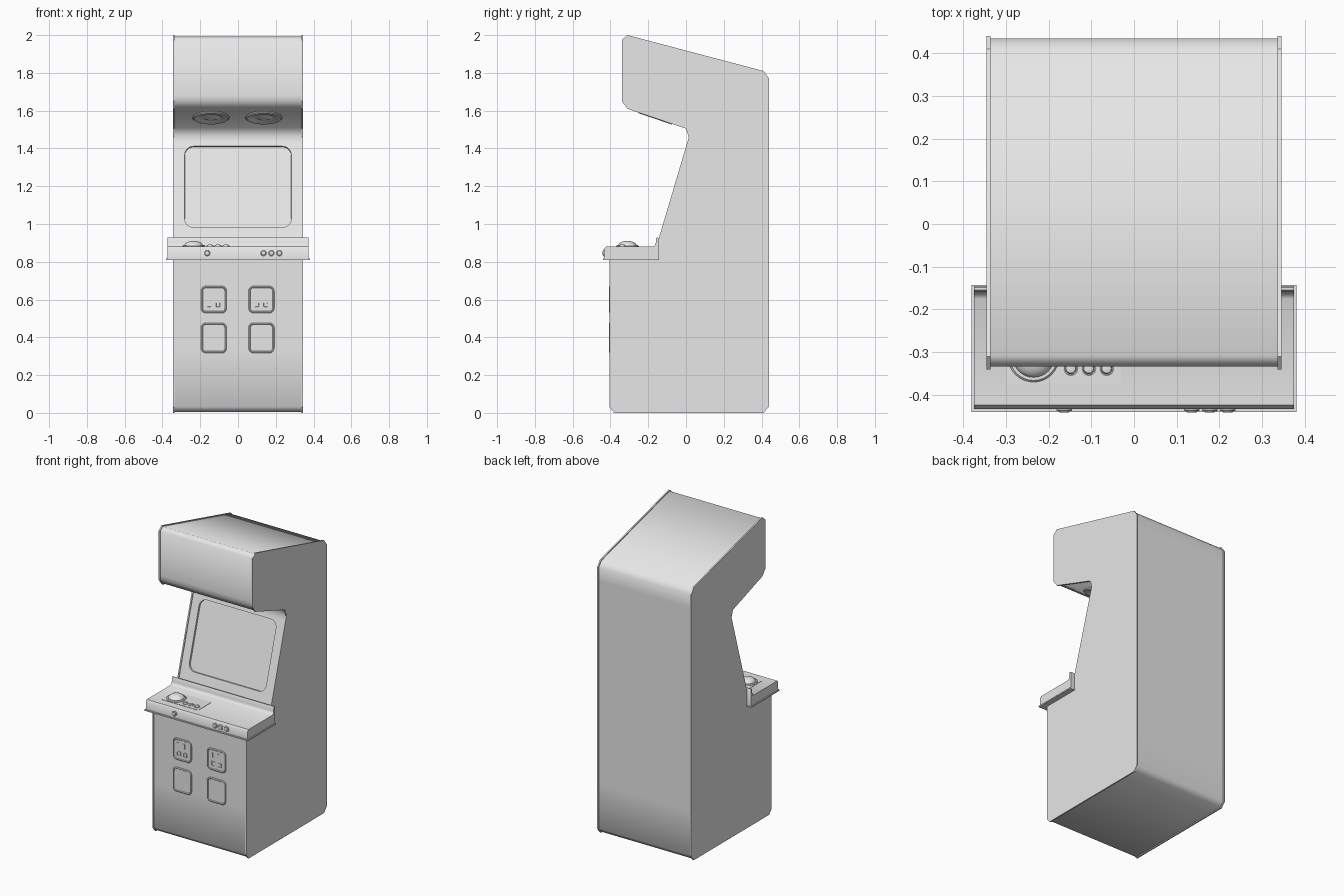
import bpy, bmesh, math
from mathutils import Vector, Matrix

if "Cube" in bpy.data.objects:
    bpy.data.objects.remove(bpy.data.objects["Cube"])

grey = bpy.data.materials.new("plain_grey")
grey.diffuse_color = (0.8, 0.8, 0.8, 1)
grey.use_nodes = True
grey.node_tree.nodes["Principled BSDF"].inputs["Base Color"].default_value = grey.diffuse_color


def finish(name, bm, angle=35):
    bmesh.ops.recalc_face_normals(bm, faces=bm.faces)
    me = bpy.data.meshes.new(name)
    bm.to_mesh(me)
    bm.free()
    me.materials.append(grey)
    ob = bpy.data.objects.new(name, me)
    bpy.context.collection.objects.link(ob)
    smooth(ob, angle)
    return ob


def smooth(ob, angle):
    bpy.ops.object.select_all(action='DESELECT')
    ob.select_set(True)
    bpy.context.view_layer.objects.active = ob
    bpy.ops.object.shade_smooth_by_angle(angle=math.radians(angle))


def prism(name, profile, x0, x1, angle=35, cuts=()):
    """Extrude a (y, z) profile along x; cuts are heights for extra edge loops."""
    bm = bmesh.new()
    f = bm.faces.new([bm.verts.new((x0, y, z)) for y, z in profile])
    top = bmesh.ops.extrude_face_region(bm, geom=[f])['geom']
    bmesh.ops.translate(bm, vec=(x1 - x0, 0, 0),
                        verts=[v for v in top if isinstance(v, bmesh.types.BMVert)])
    for z in cuts:
        bmesh.ops.bisect_plane(bm, geom=bm.verts[:] + bm.edges[:] + bm.faces[:],
                               plane_co=(0, 0, z), plane_no=(0, 0, 1))
    return finish(name, bm, angle)


def loft(name, at, normal, w, h, r, steps, seg=6, angle=35):
    """Stack rounded-rectangle rings; each step is (shrink, height along normal)."""
    n = Vector(normal).normalized()
    x = Vector((1, 0, 0))
    m = Matrix((x, n.cross(x), n)).transposed()
    bm = bmesh.new()
    rings = []
    for s, height in steps:
        ring = []
        for q, (sx, sy) in enumerate(((1, 1), (-1, 1), (-1, -1), (1, -1))):
            rr = max(r - s, 0.002)
            # round shapes skip the duplicate corner end points
            count = seg if r >= w / 2 - 1e-6 and r >= h / 2 - 1e-6 else seg + 1
            for i in range(count):
                a = (q + i / seg) * math.pi / 2
                p = Vector((sx * (w / 2 - s - rr) + rr * math.cos(a),
                            sy * (h / 2 - s - rr) + rr * math.sin(a), height))
                ring.append(bm.verts.new(Vector(at) + m @ p))
        rings.append(ring)
    for a, b in zip(rings, rings[1:]):
        for i in range(len(a)):
            j = (i + 1) % len(a)
            bm.faces.new((a[i], a[j], b[j], b[i]))
    bm.faces.new(rings[0][::-1])
    bm.faces.new(rings[-1])
    return finish(name, bm, angle)


def disc(name, at, normal, r, steps, seg=6):
    return loft(name, at, normal, 2 * r, 2 * r, r, steps, seg)


def inset(profile, d):
    """Mitred inward offset of a clockwise outline."""
    out = []
    for i, p in enumerate(profile):
        a, b, c = Vector(profile[i - 1]), Vector(p), Vector(profile[(i + 1) % len(profile)])
        u, v = (b - a).normalized(), (c - b).normalized()
        n1, n2 = Vector((u.y, -u.x)), Vector((v.y, -v.x))
        out.append(tuple(b + (n1 + n2) * d / (1 + n1.dot(n2))))
    return out


# Cabinet outline seen from the side
outline = [(-0.34, 1.65), (-0.34, 1.975), (-0.31, 2.0), (0.41, 1.81), (0.44, 1.77),
           (0.44, 0.035), (0.41, 0), (-0.38, 0), (-0.405, 0.03), (-0.405, 0.85),
           (-0.166, 0.85), (0.015, 1.46), (0.0, 1.505), (-0.31, 1.61)]

# Side panels and the slightly smaller body between them
for side, x0, x1 in (("left", -0.345, -0.336), ("right", 0.336, 0.345)):
    prism(side + "_side_panel", outline, x0, x1, 20)
body = prism("cabinet_body", inset(outline, 0.006), -0.337, 0.337, 60, (0.33, 1.43, 1.68))

# Recessed screen cut into the sloping front
slope = Vector((0, -0.959, 0.284))
cutter = loft("screen_cutter", (0, -0.057, 1.197), slope, 0.57, 0.454, 0.05,
              [(0.004, -0.012), (0, 0.03)])
cutter.hide_render = True
mod = body.modifiers.new("screen_recess", 'BOOLEAN')
mod.operation, mod.solver, mod.object = 'DIFFERENCE', 'EXACT', cutter
bpy.context.view_layer.objects.active = body
bpy.ops.object.modifier_apply(modifier=mod.name)
bpy.data.objects.remove(cutter)
smooth(body, 60)

# Speaker rings under the header
under = Vector((0, -0.321, -0.947))
for i, x in enumerate((-0.143, 0.137)):
    disc("speaker_%d" % i, (x, -0.160, 1.565), under, 0.097,
         [(0, -0.005), (0, 0.004), (0.006, 0.009), (0.030, 0.009), (0.040, 0.003),
          (0.055, 0.003), (0.062, 0.006), (0.080, 0.008)], 10)

# Control panel with raised back lip, and a thin flange around its base
panel = prism("control_panel", [
    (-0.433, 0.812), (-0.433, 0.868), (-0.424, 0.88), (-0.175, 0.88), (-0.164, 0.886),
    (-0.160, 0.90), (-0.159, 0.924), (-0.155, 0.929), (-0.149, 0.929), (-0.145, 0.924),
    (-0.145, 0.812)], -0.374, 0.374, 50)
prism("panel_flange", [(-0.44, 0.81), (-0.44, 0.818), (-0.143, 0.818), (-0.143, 0.81)],
      -0.38, 0.38)

# Control plate, trackball and player buttons
up, front = (0, 0, 1), (0, -1, 0)
loft("control_plate", (-0.165, -0.305, 0.88), up, 0.27, 0.14, 0.008,
     [(0, -0.002), (0, 0.002)], 3)
disc("trackball_ring", (-0.235, -0.31, 0.88), up, 0.06,
     [(0, -0.002), (0, 0.004), (0.004, 0.008), (0.010, 0.008)], 8)
disc("trackball", (-0.235, -0.31, 0.88), up, 0.05,
     [(0.05 * (1 - math.cos(a * math.pi / 12)), 0.003 + 0.028 * math.sin(a * math.pi / 12))
      for a in range(6)], 8)
button = [(0, -0.003), (0, 0.005), (0.003, 0.007), (0.005, 0.006), (0.007, 0.011),
          (0.010, 0.012)]
for i, x in enumerate((-0.148, -0.106, -0.064)):
    disc("play_button_%d" % i, (x, -0.338, 0.88), up, 0.018, button, 5)

# Start buttons on the front edge
for i, x in enumerate((-0.163, 0.135, 0.177, 0.219)):
    disc("start_button_%d" % i, (x, -0.433, 0.846), front, 0.018,
         [(s, h * 0.7) for s, h in button], 5)

# Coin doors with raised rims, slots and return flaps
rim = [(0, -0.004), (0, 0.005), (0.003, 0.008), (0.007, 0.008), (0.010, 0.004)]
for side, x in (("left", -0.128), ("right", 0.124)):
    loft(side + "_coin_door", (x, -0.399, 0.60), front, 0.136, 0.143, 0.026, rim)
    loft(side + "_cash_door", (x, -0.399, 0.397), front, 0.136, 0.160, 0.026, rim)
    for k, dx in enumerate((-0.032, 0.014)):
        loft("%s_coin_slot_%d" % (side, k), (x + dx, -0.403, 0.628), front,
             0.013, 0.034, 0.003, [(0, -0.002), (0, 0.004)], 2)
        loft("%s_coin_return_%d" % (side, k), (x + dx + 0.008, -0.403, 0.572), front,
             0.028, 0.030, 0.004, [(0, -0.002), (0, 0.003), (0.004, 0.003), (0.005, 0.001)], 2)
